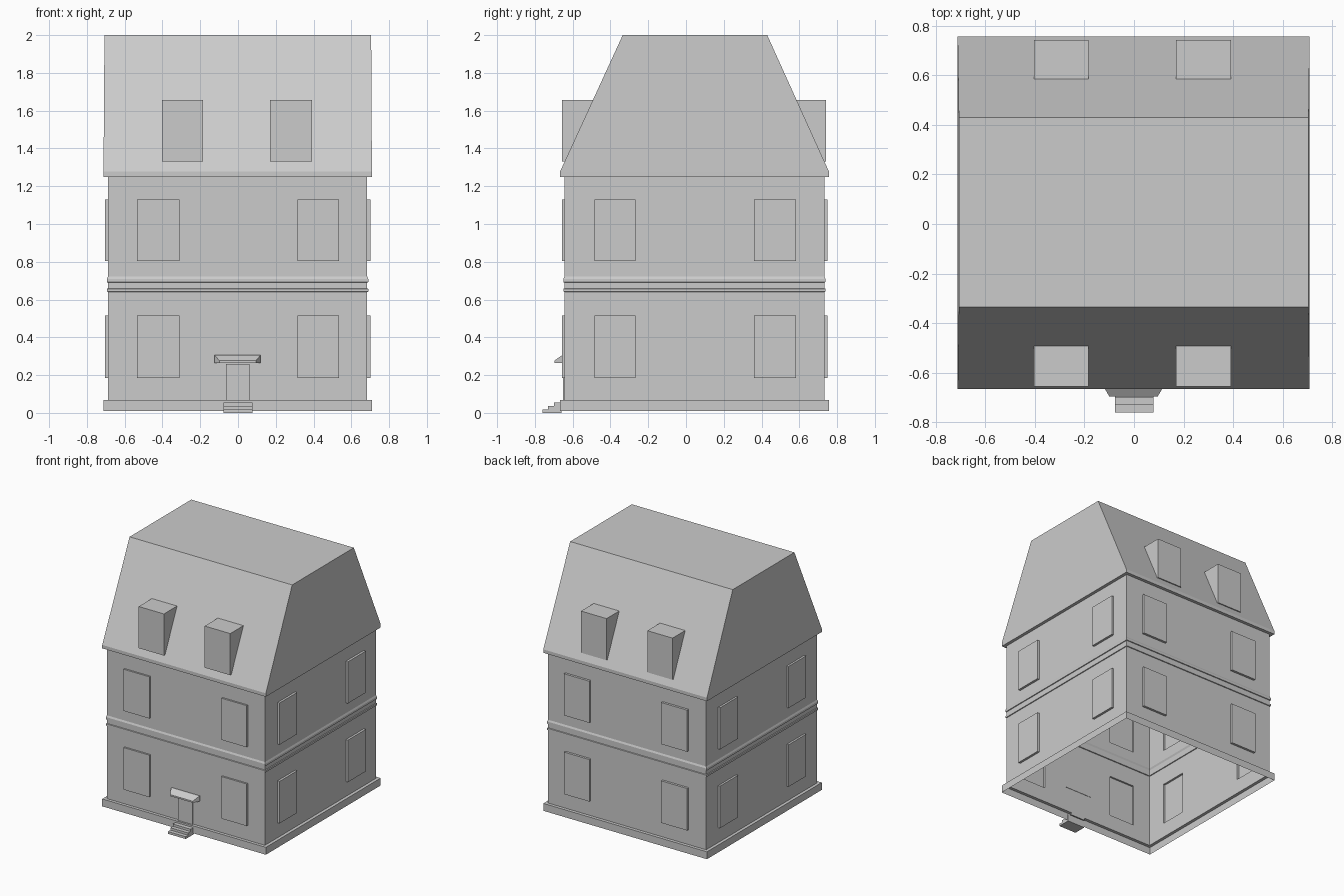
import bpy, bmesh
from mathutils import Vector

if "Cube" in bpy.data.objects:
    bpy.data.objects.remove(bpy.data.objects["Cube"])


def finish(bm, name):
    mesh = bpy.data.meshes.new(name)
    bm.to_mesh(mesh)
    bm.free()
    obj = bpy.data.objects.new(name, mesh)
    bpy.context.collection.objects.link(obj)
    return obj


def skin(bm, sections, caps=True):
    """Join equal-length closed sections with quads."""
    rings = [[bm.verts.new(p) for p in s] for s in sections]
    n = len(rings[0])
    for a, b in zip(rings, rings[1:]):
        for i in range(n):
            j = (i + 1) % n
            bm.faces.new((a[i], a[j], b[j], b[i]))
    if caps:
        bm.faces.new(rings[0][::-1])
        bm.faces.new(rings[-1])
        bmesh.ops.recalc_face_normals(bm, faces=bm.faces)
    return rings


def rect(x0, x1, y0, y1, z):
    return [(x0, y0, z), (x1, y0, z), (x1, y1, z), (x0, y1, z)]


def bump(bm, axis, sign, u, z, out):
    """Cut a rectangle into one side of the shell and pull it out to a plane."""
    ua = 1 - axis
    centre = {ua: sum(u) / 2, 2: sum(z) / 2}

    def find():
        bm.normal_update()
        for f in bm.faces:
            if f.normal[axis] * sign < 0.5:
                continue
            if all(min(v.co[k] for v in f.verts) < c < max(v.co[k] for v in f.verts)
                   for k, c in centre.items()):
                return f

    for k, vals in ((ua, u), (2, z)):
        for val in vals:
            f = find()
            co, no = Vector((0, 0, 0)), Vector((0, 0, 0))
            co[k], no[k] = val, 1
            bmesh.ops.bisect_plane(bm, geom=[f] + list(f.edges) + list(f.verts),
                                   dist=1e-5, plane_co=co, plane_no=no)
    new = bmesh.ops.extrude_discrete_faces(bm, faces=[find()])["faces"]
    for f in new:
        for v in f.verts:
            v.co[axis] = out


# House shell: plinth, walls, string courses and roof as one open-bottomed skin
wall = (-0.688, 0.684, -0.643, 0.732)
base = (-0.712, 0.709, -0.667, 0.757)
band = (-0.694, 0.690, -0.649, 0.738)
profile = [(base, 0.01), (base, 0.068), (wall, 0.068),
           (wall, 0.64), (band, 0.642), (band, 0.657), (wall, 0.659),
           (wall, 0.69), (band, 0.692), (band, 0.709), (wall, 0.722),
           (wall, 1.25), (base, 1.25), (base, 1.277),
           ((-0.707, 0.705, -0.335, 0.43), 2.0)]
shell = bmesh.new()
rings = skin(shell, [rect(*r, z) for r, z in profile], caps=False)
shell.faces.new(rings[-1])

# Windows on all four sides, both storeys
for z in ((0.185, 0.515), (0.803, 1.13)):
    for u in ((-0.535, -0.31), (0.315, 0.535)):
        bump(shell, 1, -1, u, z, -0.657)
        bump(shell, 1, 1, u, z, 0.75)
    for u in ((-0.485, -0.268), (0.36, 0.583)):
        bump(shell, 0, -1, u, z, -0.704)
        bump(shell, 0, 1, u, z, 0.702)

# Dormers on the front and back roof slopes
for u in ((-0.403, -0.184), (0.17, 0.392)):
    bump(shell, 1, -1, u, (1.33, 1.657), -0.656)
    bump(shell, 1, 1, u, (1.33, 1.657), 0.742)
finish(shell, "house_shell")

# Front door panel
door = bmesh.new()
skin(door, [rect(-0.064, 0.061, -0.652, -0.642, z) for z in (0.05, 0.258)])
finish(door, "front_door")

# Canopy tapering away from the wall
canopy = bmesh.new()
skin(canopy, [[(x - 0.002, y, z) for x, z in ((-w, 0.265), (w, 0.265), (w, h), (-w, h))]
              for y, w, h in ((-0.64, 0.122, 0.306), (-0.655, 0.122, 0.306),
                              (-0.697, 0.097, 0.277))])
finish(canopy, "door_canopy")

# Entrance steps
steps = bmesh.new()
side = [(-0.76, 0), (-0.76, 0.018), (-0.73, 0.018), (-0.73, 0.036),
        (-0.70, 0.036), (-0.70, 0.054), (-0.66, 0.054), (-0.66, 0)]
skin(steps, [[(x, y, z) for y, z in side] for x in (-0.076, 0.078)])
finish(steps, "entrance_steps")
